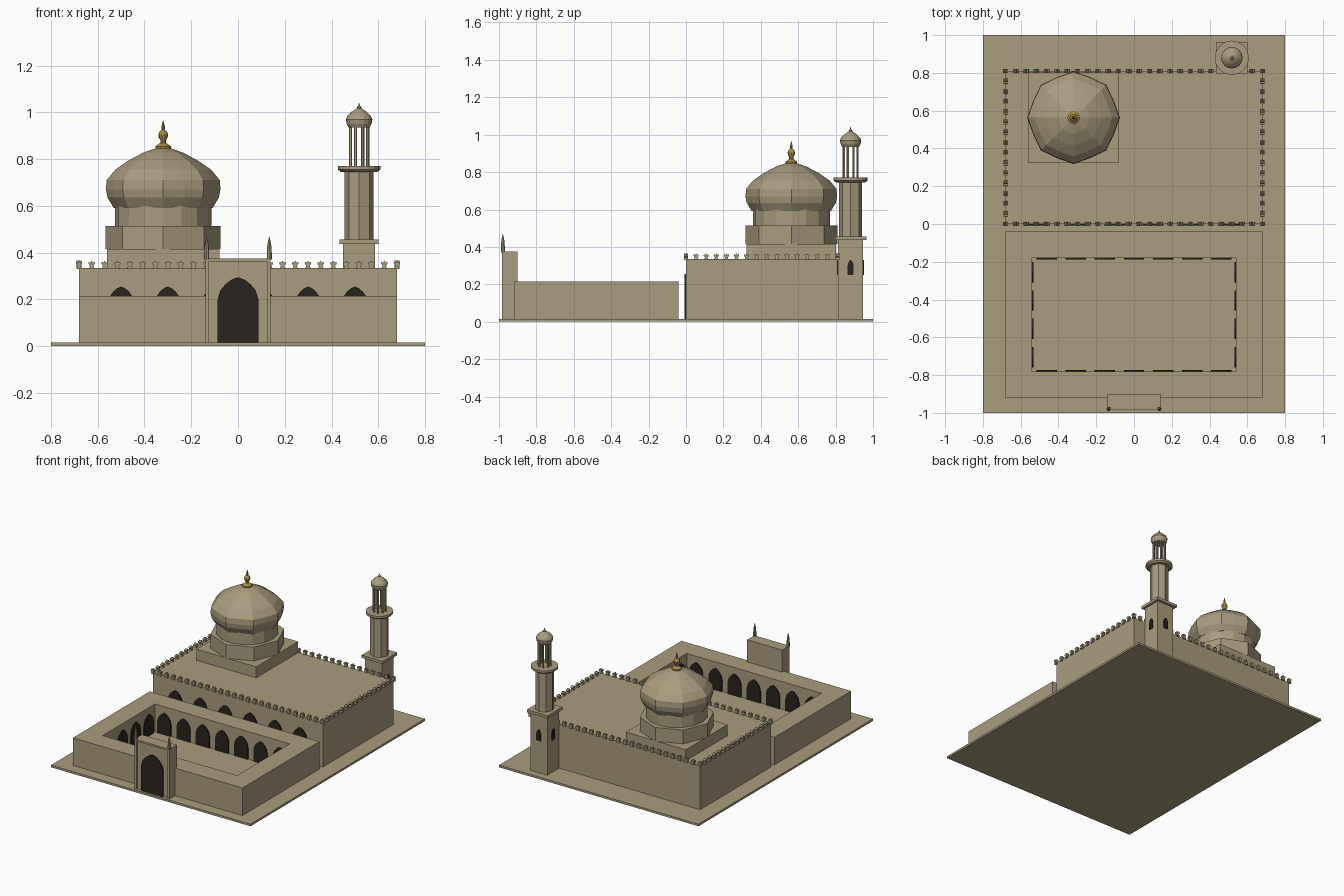
import bpy, bmesh
from math import sin, cos, pi
from mathutils import Matrix

if "Cube" in bpy.data.objects:
    bpy.data.objects.remove(bpy.data.objects["Cube"])


def material(name, rgb):
    m = bpy.data.materials.new(name)
    m.diffuse_color = (*rgb, 1)
    m.use_nodes = True
    m.node_tree.nodes["Principled BSDF"].inputs["Base Color"].default_value = m.diffuse_color
    return m


SAND = material("sandstone", (0.40, 0.335, 0.21))
DARK = material("dark_opening", (0.022, 0.017, 0.013))
GOLD = material("gold", (0.40, 0.27, 0.06))


def finish(name, bm, mat=SAND):
    bmesh.ops.recalc_face_normals(bm, faces=bm.faces)
    me = bpy.data.meshes.new(name)
    bm.to_mesh(me)
    bm.free()
    me.materials.append(mat)
    ob = bpy.data.objects.new(name, me)
    bpy.context.collection.objects.link(ob)
    return ob


def add_box(bm, x0, x1, y0, y1, z0, z1):
    m = Matrix.Translation(((x0 + x1) / 2, (y0 + y1) / 2, (z0 + z1) / 2))
    bmesh.ops.create_cube(bm, size=1, matrix=m @ Matrix.Diagonal((x1 - x0, y1 - y0, z1 - z0, 1)))


def box(name, *dims):
    bm = bmesh.new()
    add_box(bm, *dims)
    return finish(name, bm)


def add_lathe(bm, profile, cx, cy, sides, lobe=0.0):
    """Closed stack of rings; lobe pulls every second vertex inwards."""
    rings = []
    for r, z in profile:
        ring = []
        for i in range(sides):
            a = 2 * pi * i / sides
            k = r * (1 - lobe * (i % 2))
            ring.append(bm.verts.new((cx + k * cos(a), cy + k * sin(a), z)))
        rings.append(ring)
    for lo, hi in zip(rings, rings[1:]):
        for i in range(sides):
            j = (i + 1) % sides
            bm.faces.new((lo[i], lo[j], hi[j], hi[i]))
    bm.faces.new(rings[0][::-1])
    bm.faces.new(rings[-1])


def lathe(name, profile, cx, cy, sides, lobe=0.0, mat=SAND):
    bm = bmesh.new()
    add_lathe(bm, profile, cx, cy, sides, lobe)
    return finish(name, bm, mat)


def add_panel(bm, profile, x, y, z, angle, depth):
    """Flat (u, height) outline, centred on x, y, facing -y turned by angle."""
    m = Matrix.Translation((x, y, z)) @ Matrix.Rotation(angle, 4, 'Z')
    front = [bm.verts.new(m @ Matrix.Translation((u, -depth / 2, h)).translation) for u, h in profile]
    back = [bm.verts.new(m @ Matrix.Translation((u, depth / 2, h)).translation) for u, h in profile]
    bm.faces.new(front)
    bm.faces.new(back[::-1])
    n = len(profile)
    for i in range(n):
        j = (i + 1) % n
        bm.faces.new((front[i], back[i], back[j], front[j]))


def arch(w, h, spring):
    """Pointed arch outline: half width w, full height h."""
    right = [(w, 0), (w, spring)]
    rise = h - spring
    right += [(w * 0.87, spring + rise * 0.40), (w * 0.62, spring + rise * 0.68),
              (w * 0.32, spring + rise * 0.89)]
    return right + [(0, h)] + [(-u, v) for u, v in reversed(right)]


# ground slab and prayer hall
G = 0.015
box("ground_slab", -0.8, 0.8, -1, 1, 0, G)
box("prayer_hall", -0.68, 0.68, 0, 0.81, G, 0.335)

# courtyard arcade: rectangular ring
bm = bmesh.new()
loops = []
for x, y0, y1, z in [(0.68, -0.92, -0.04, G), (0.68, -0.92, -0.04, 0.215),
                     (0.54, -0.78, -0.18, 0.215), (0.54, -0.78, -0.18, G)]:
    loops.append([bm.verts.new((px, py, z)) for px, py in ((-x, y0), (x, y0), (x, y1), (-x, y1))])
for k in range(4):
    a, b = loops[k], loops[(k + 1) % 4]
    for i in range(4):
        j = (i + 1) % 4
        bm.faces.new((a[i], a[j], b[j], b[i]))
finish("courtyard_walls", bm)

# dark arches around the courtyard
bm = bmesh.new()
court = arch(0.054, 0.155, 0.085)
for i in range(7):
    x = -0.54 + 1.08 * (i + 0.5) / 7
    add_panel(bm, court, x, -0.18, G, 0, 0.014)
    add_panel(bm, court, x, -0.78, G, pi, 0.014)
for i in range(4):
    y = -0.78 + 0.6 * (i + 0.5) / 4
    for s in (-1, 1):
        add_panel(bm, court, 0.54 * s, y, G, pi / 2 * s, 0.014)
finish("courtyard_arches", bm, DARK)

# dark arches on the hall front
bm = bmesh.new()
for i in range(6):
    add_panel(bm, arch(0.055, 0.24, 0.17), -0.5 + 0.2 * i, 0, G, 0, 0.018)
finish("hall_arches", bm, DARK)

# merlons along the roof edge
bm = bmesh.new()
half = [(0.012, -0.005), (0.007, 0.009), (0.014, 0.017), (0.012, 0.026), (0.005, 0.022)]
merlon = half + [(0, 0.031)] + [(-u, v) for u, v in reversed(half)]
for i in range(26):
    x = -0.68 + 1.36 * i / 25
    for y in (0, 0.81):
        add_panel(bm, merlon, x, y, 0.335, 0, 0.02)
for i in range(1, 15):
    for x in (-0.68, 0.68):
        add_panel(bm, merlon, x, 0.81 * i / 15, 0.335, pi / 2, 0.02)
finish("roof_merlons", bm)

# entrance gate with frame and pinnacles
box("gate_block", -0.14, 0.14, -0.975, -0.90, G, 0.375)
bm = bmesh.new()
for s in (-1, 1):
    add_box(bm, 0.132 * s - 0.008, 0.132 * s + 0.008, -0.984, -0.97, G, 0.375)
add_box(bm, -0.124, 0.124, -0.984, -0.97, 0.362, 0.375)
finish("gate_frame", bm)
bm = bmesh.new()
add_panel(bm, arch(0.087, 0.28, 0.185), 0, -0.975, G, 0, 0.02)
finish("gate_arch", bm, DARK)
bm = bmesh.new()
for s in (-1, 1):
    add_lathe(bm, [(0.011, 0.37), (0.011, 0.39), (0.009, 0.425), (0.007, 0.44), (0.001, 0.468)],
              0.134 * s, -0.979, 8)
finish("gate_pinnacles", bm)

# main dome on square and octagonal tiers
DX, DY = -0.32, 0.563
box("dome_square_base", DX - 0.24, DX + 0.24, DY - 0.24, DY + 0.24, 0.335, 0.415)
lathe("dome_octagon_base", [(0.246, 0.415), (0.246, 0.515)], DX, DY, 8)
lathe("dome_drum", [(0.206, 0.515), (0.206, 0.6)], DX, DY, 16)
lathe("main_dome", [(0.212, 0.592), (0.238, 0.635), (0.245, 0.67), (0.242, 0.71), (0.205, 0.755),
                    (0.15, 0.793), (0.085, 0.828), (0.03, 0.847)], DX, DY, 16, 0.055)
lathe("dome_finial", [(0.033, 0.843), (0.033, 0.855), (0.012, 0.87), (0.012, 0.88), (0.019, 0.893),
                      (0.021, 0.905), (0.016, 0.918), (0.006, 0.925), (0.008, 0.935), (0.001, 0.966)],
      DX, DY, 10, 0, GOLD)

# minaret
MX, MY = 0.518, 0.88
box("minaret_base", MX - 0.068, MX + 0.068, MY - 0.066, MY + 0.066, G, 0.44)
box("minaret_ledge", MX - 0.084, MX + 0.084, MY - 0.084, MY + 0.084, 0.437, 0.457)
lathe("minaret_shaft", [(0.062, 0.457), (0.062, 0.755)], MX, MY, 8)
lathe("minaret_gallery", [(0.078, 0.745), (0.091, 0.755), (0.091, 0.77)], MX, MY, 16)
bm = bmesh.new()
for i in range(8):
    a = pi * (i + 0.5) / 4
    add_lathe(bm, [(0.007, 0.77), (0.007, 0.942)], MX + 0.04 * cos(a), MY + 0.04 * sin(a), 6)
finish("lantern_columns", bm)
lathe("lantern_dome", [(0.045, 0.935), (0.053, 0.95), (0.057, 0.97), (0.05, 0.985), (0.033, 1.002),
                       (0.012, 1.016)], MX, MY, 16)
lathe("lantern_finial", [(0.009, 1.012), (0.01, 1.022), (0.004, 1.028), (0.001, 1.041)], MX, MY, 8)

# windows on all four sides of the minaret base
bm = bmesh.new()
for k in range(4):
    a = k * pi / 2
    add_panel(bm, arch(0.016, 0.08, 0.05), MX + 0.068 * sin(a), MY - 0.067 * cos(a), 0.25, a, 0.012)
finish("minaret_windows", bm, DARK)
